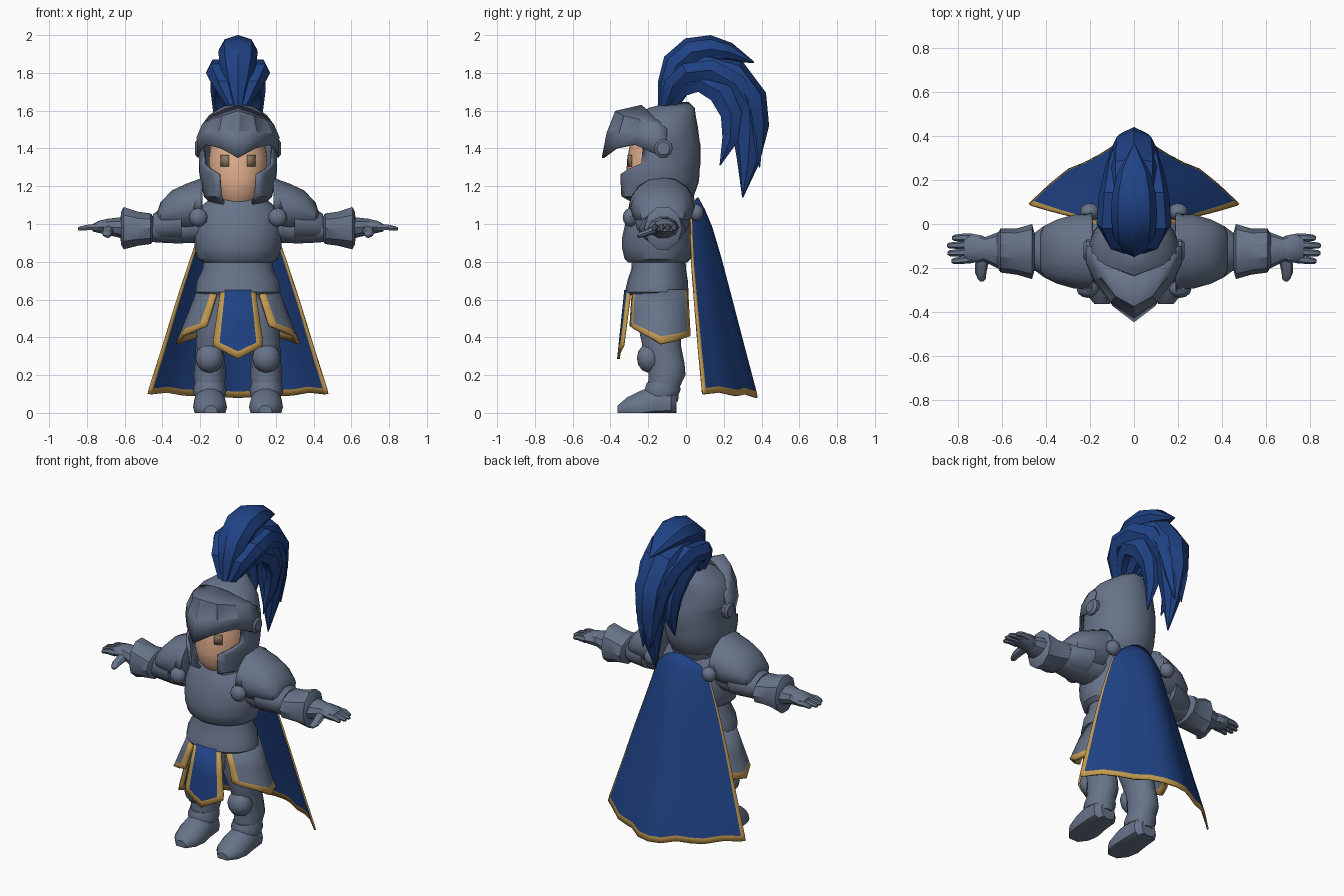
import bpy, bmesh, math
from mathutils import Vector


def material(name, rgb):
    m = bpy.data.materials.new(name)
    m.diffuse_color = (*rgb, 1)
    return m


STEEL = material("steel", (0.135, 0.172, 0.25))
BLUE = material("royal_blue", (0.014, 0.055, 0.235))
GOLD = material("gold_trim", (0.56, 0.33, 0.08))
SKIN = material("skin", (0.76, 0.43, 0.27))
EYE = material("eye_brown", (0.25, 0.18, 0.12))


def build(name, verts, faces, mats, mirror=False, thick=0, rule=None, inset=()):
    """Mesh object with optional mirroring, thickness and face colour rule."""
    me = bpy.data.meshes.new(name)
    me.from_pydata(verts, [], faces)
    for m in mats:
        me.materials.append(m)
    if rule:
        for p in me.polygons:
            p.material_index = rule(p.index)
    bm = bmesh.new()
    bm.from_mesh(me)
    bmesh.ops.recalc_face_normals(bm, faces=bm.faces)
    bm.faces.ensure_lookup_table()
    if inset:
        bmesh.ops.inset_individual(bm, faces=[bm.faces[i] for i in inset],
                                   thickness=0.02, depth=-0.006)
    bm.to_mesh(me)
    bm.free()
    ob = bpy.data.objects.new(name, me)
    bpy.context.collection.objects.link(ob)
    if mirror:
        md = ob.modifiers.new("mirror", "MIRROR")
        md.merge_threshold = 0.001
    if thick:
        md = ob.modifiers.new("thickness", "SOLIDIFY")
        md.thickness, md.offset = thick, 0
    return ob


def loft(name, sections, mat, axis="z", n=14, mirror=False, floor=False):
    """Closed skin over elliptical sections (x, y, z, radius_a, radius_b)."""
    verts, k = [], len(sections)
    pts = [Vector(s[:3]) for s in sections]
    for i, (x, y, z, a, b) in enumerate(sections):
        t = pts[min(i + 1, k - 1)] - pts[max(i - 1, 0)]
        up = Vector((0, -t.z, t.y)).normalized()
        u, v = {"z": (Vector((1, 0, 0)), Vector((0, 1, 0))),
                "x": (Vector((0, 1, 0)), Vector((0, 0, 1))),
                "y": (Vector((1, 0, 0)), Vector((0, 0, 1))),
                "path": (Vector((1, 0, 0)), up)}[axis]
        for j in range(n):
            w = 2 * math.pi * j / n
            p = pts[i] + u * a * math.cos(w) + v * b * math.sin(w)
            if floor:
                p.z = max(0, p.z)
            verts.append(p)
    faces = [(i * n + j, i * n + (j + 1) % n, (i + 1) * n + (j + 1) % n, (i + 1) * n + j)
             for i in range(k - 1) for j in range(n)]
    faces += [tuple(range(n)), tuple(range((k - 1) * n, k * n))]
    return build(name, verts, faces, [mat], mirror)


def grid(name, rows, mats, **kw):
    """Open sheet through rows of points."""
    c = len(rows[0])
    faces = [(i * c + j, i * c + j + 1, (i + 1) * c + j + 1, (i + 1) * c + j)
             for i in range(len(rows) - 1) for j in range(c - 1)]
    return build(name, [p for r in rows for p in r], faces, mats, **kw)


def ball(name, c, r, mat):
    """Mirrored ellipsoid."""
    secs = []
    for i in range(7):
        t = math.pi * (0.04 + 0.92 * i / 6)
        s = math.sin(t)
        secs.append((c[0], c[1], c[2] - r[2] * math.cos(t), r[0] * s, r[1] * s))
    return loft(name, secs, mat, n=12, mirror=True)


# Torso armour
loft("belly_plate", [(0, -.155, .625, .205, .16), (0, -.155, .64, .225, .168), (0, -.15, .7, .217, .16),
                     (0, -.145, .76, .188, .145), (0, -.145, .86, .175, .14)], STEEL, n=20)
loft("breastplate", [(0, -.15, .795, .185, .155), (0, -.15, .815, .212, .175), (0, -.15, .87, .228, .188),
                     (0, -.15, .93, .235, .188), (0, -.145, 1.01, .235, .175),
                     (0, -.14, 1.08, .215, .155), (0, -.14, 1.13, .15, .13)], STEEL, n=20)
loft("hips", [(0, -.14, .44, .12, .08), (0, -.14, .52, .19, .13), (0, -.14, .64, .19, .14)], STEEL)

# Side skirt plates with gold edging
angles = [31, 40, 65, 90, 115, 138, 146]
drop = [.46, .445, .41, .365, .38, .40, .405]
rows = []
for t in (0, .5, .87, 1):
    rows.append([((.208 + .112 * t) * math.sin(math.radians(a)),
                  -.135 - (.168 + .015 * t) * math.cos(math.radians(a)),
                  .65 + (d - .65) * t) for a, d in zip(angles, drop)])
grid("side_skirt_plate", rows, [STEEL, GOLD], mirror=True, thick=.018,
     rule=lambda i: int(i % 6 in (0, 5) or i >= 12))

# Front cloth panel
rows = [[(u * (.09 + .04 * min(1, t * 1.1)), -.32 - .038 * t + .025 * u * u, .65 + (.285 + .07 * u - .65) * t)
         for u in (0, .4, .74, 1)] for t in (0, .5, .89, 1)]
grid("front_cloth", rows, [BLUE, GOLD], mirror=True, thick=.014,
     rule=lambda i: int(i % 3 == 2 or i >= 6))

# Legs
loft("leg", [(.15, -.12, .06, .075, .08), (.15, -.12, .13, .078, .085), (.15, -.1, .2, .085, .1),
             (.148, -.105, .26, .08, .1), (.145, -.13, .36, .078, .105), (.12, -.14, .48, .1, .12),
             (.11, -.14, .6, .09, .12)], STEEL, mirror=True)
loft("boot_cuff", [(.15, -.13, .09, .082, .09), (.15, -.125, .12, .09, .098),
                   (.15, -.12, .16, .078, .09)], STEEL, mirror=True)
ball("knee_guard", (.15, -.195, .29), (.075, .065, .078), STEEL)
loft("boot", [(.15, -.05, .05, .05, .055), (.15, -.08, .05, .08, .085), (.15, -.17, .05, .085, .095),
              (.148, -.24, .03, .09, .09), (.146, -.31, .02, .078, .065),
              (.145, -.362, .01, .035, .03)], STEEL, axis="y", mirror=True, floor=True)

# Arms
loft("arm", [(.18, -.13, 1.0, .1, .1), (.32, -.13, .97, .095, .075), (.42, -.13, .97, .085, .07),
             (.48, -.13, .975, .08, .07)], STEEL, axis="x", mirror=True)
loft("gauntlet_cuff", [(.45, -.125, .975, .08, .07), (.462, -.125, .975, .125, .085),
                       (.53, -.125, .975, .105, .095), (.605, -.12, .978, .1, .118),
                       (.62, -.12, .978, .075, .09), (.622, -.12, .978, .04, .04)],
     STEEL, axis="x", n=10, mirror=True)
loft("wrist_band", [(.59, -.12, .98, .085, .06), (.61, -.12, .98, .085, .06), (.69, -.115, .985, .05, .045),
                    (.695, -.115, .985, .03, .03)], STEEL, axis="x", n=10, mirror=True)
loft("shoulder_plate", [(.19, -.125, 1.1, .15, .12), (.2, -.125, 1.1, .17, .14),
                        (.27, -.125, 1.085, .168, .13), (.35, -.125, 1.07, .145, .108),
                        (.41, -.125, 1.045, .115, .07), (.425, -.125, 1.03, .08, .04)],
     STEEL, axis="x", n=16, mirror=True)
loft("shoulder_lame", [(.3, -.125, 1.015, .145, .11), (.41, -.125, .995, .115, .085),
                       (.45, -.125, .985, .085, .068)], STEEL, axis="x", n=16, mirror=True)
rows = [[(.235 - .045 * t, -.125 - (.165 + .01 * t) * math.cos(a), 1.08 + (.12 + .045 * t) * math.sin(a))
         for a in [math.pi * j / 8 for j in range(9)]] for t in (0, 1)]
grid("shoulder_flange", rows, [STEEL], mirror=True, thick=.012)
ball("front_rivet", (.21, -.295, 1.035), (.05, .04, .05), STEEL)
ball("back_rivet", (.2, .055, 1.06), (.045, .04, .045), STEEL)

# Hands
loft("hand", [(.66, -.115, .98, .048, .045), (.69, -.112, .985, .06, .045),
              (.74, -.11, .985, .067, .033), (.77, -.11, .98, .06, .02)],
     STEEL, axis="x", n=10, mirror=True)
for i, (y, tip) in enumerate([(-.06, .825), (-.093, .847), (-.126, .845), (-.16, .828)]):
    loft(f"finger_{i + 1}", [(.74, y, .982, .018, .02), (.79, y * 1.03, .983, .017, .017),
                             (tip - .01, y * 1.05, .976, .014, .013), (tip, y * 1.05, .974, .007, .007)],
         STEEL, axis="x", n=6, mirror=True)
loft("thumb", [(.68, -.14, .975, .035, .022), (.69, -.18, .965, .03, .022), (.695, -.22, .95, .026, .018),
               (.69, -.25, .94, .018, .014), (.69, -.26, .937, .007, .006)],
     STEEL, axis="y", n=8, mirror=True)

# Head and eyes
loft("head", [(0, -.16, 1.1, .09, .1), (0, -.175, 1.16, .125, .135), (0, -.175, 1.24, .15, .142),
              (0, -.17, 1.34, .155, .142), (0, -.16, 1.46, .14, .13)], SKIN, n=24)
grid("eye", [[(x, -.17 - .142 * math.sqrt(1 - (x / .155) ** 2) - .003, z) for x in (.048, .07, .092)]
             for z in (1.305, 1.335, 1.365)], [EYE], mirror=True, thick=.006)

# Helmet shell: arcs swept from the back, cheek guards jutting ahead of the face
levels = [(1.11, -.14, .14, .14, .15, 148), (1.15, -.145, .175, .18, .225, 149),
          (1.22, -.14, .19, .2, .232, 150), (1.265, -.14, .198, .205, .232, 150),
          (1.29, -.14, .2, .205, .228, 135), (1.32, -.135, .2, .205, .21, 118),
          (1.42, -.135, .2, .205, .205, 116), (1.44, -.135, .2, .2, .2, 180),
          (1.52, -.125, .185, .18, .18, 180), (1.57, -.11, .15, .155, .155, 180),
          (1.61, -.075, .09, .115, .115, 180), (1.64, -.03, .02, .04, .04, 180)]
rows = []
for z, cy, rx, back, front, half in levels:
    row = []
    for j in range(13):
        a = math.radians(half * j / 12)
        row.append((rx * math.sin(a), cy + (back if a < math.pi / 2 else front) * math.cos(a), z))
    rows.append(row)
grid("helmet_shell", rows, [STEEL], mirror=True, thick=.014)
loft("neck_guard", [(0, -.12, 1.08, .15, .13), (0, -.12, 1.13, .16, .15),
                    (0, -.12, 1.15, .1, .1)], STEEL, n=18)

# Pointed visor with shallow sight openings
visor = [[(0, -.44, 1.35), (.09, -.37, 1.40), (.17, -.27, 1.42), (.21, -.18, 1.38), (.208, -.1, 1.36)],
         [(0, -.415, 1.48), (.1, -.35, 1.48), (.175, -.25, 1.48), (.213, -.17, 1.46), (.212, -.1, 1.44)],
         [(0, -.37, 1.595), (.08, -.325, 1.57), (.145, -.24, 1.55), (.185, -.17, 1.525), (.2, -.1, 1.48)],
         [(0, -.235, 1.625), (.07, -.21, 1.605), (.13, -.185, 1.575), (.172, -.14, 1.54), (.195, -.1, 1.5)]]
grid("visor", visor, [STEEL], mirror=True, thick=.012, inset=(4, 5))
loft("visor_hinge", [(.19, -.12, 1.4, .05, .05), (.215, -.12, 1.4, .05, .05),
                     (.228, -.12, 1.4, .035, .035)], STEEL, axis="x", n=10, mirror=True)

# Plume feathers
loft("plume_crest", [(0, -.12, 1.61, .025, .03), (0, -.09, 1.74, .065, .06), (0, -.05, 1.84, .095, .08),
                     (0, .03, 1.91, .105, .08), (0, .13, 1.925, .1, .075), (0, .23, 1.91, .075, .05),
                     (0, .36, 1.855, .004, .004)], BLUE, axis="path", n=8)
loft("plume_long", [(0, -.09, 1.62, .03, .04), (0, -.03, 1.75, .08, .07), (0, .1, 1.83, .11, .09),
                    (0, .24, 1.78, .12, .1), (0, .33, 1.66, .11, .1), (0, .34, 1.52, .085, .1),
                    (0, .33, 1.33, .05, .06), (0, .3, 1.14, .003, .003)], BLUE, axis="path", n=8)
loft("plume_side_outer", [(.03, -.11, 1.62, .03, .03), (.08, -.07, 1.73, .05, .06),
                          (.12, .0, 1.8, .05, .06), (.11, .13, 1.815, .05, .065),
                          (.085, .26, 1.74, .045, .07), (.055, .345, 1.6, .045, .06),
                          (.035, .37, 1.45, .035, .045), (.025, .39, 1.3, .003, .003)],
     BLUE, axis="path", n=6, mirror=True)
loft("plume_side_inner", [(.03, -.09, 1.62, .025, .03), (.07, -.03, 1.72, .045, .06),
                          (.1, .07, 1.76, .045, .07), (.1, .18, 1.7, .045, .075),
                          (.085, .24, 1.58, .045, .065), (.065, .235, 1.45, .035, .05),
                          (.05, .18, 1.31, .003, .003)], BLUE, axis="path", n=6, mirror=True)

# Cape with gold hem
us = [0, .16, .32, .47, .62, .8, .965, 1]
rows = []
for t, half, edge, mid in [(0, .13, .03, .06), (.06, .18, .025, .095), (.15, .21, .025, .135),
                           (.3, .26, .03, .182), (.5, .325, .045, .238), (.75, .4, .065, .307),
                           (.968, .468, .085, .368), (1, .475, .088, .375)]:
    rows.append([(u * half, edge + (mid - edge) * (1 - u ** 1.7) - .02 * t * (i in (2, 3)),
                  1.14 - .06 * u * u * (1 - t) + t * (.08 + .02 * u + .012 * (i in (2, 5)) - 1.14))
                 for i, u in enumerate(us)])
grid("cape", rows, [BLUE, GOLD], mirror=True, thick=.01,
     rule=lambda i: int(i % 7 == 6 or i >= 42))

# Smooth shading that keeps hard edges
for ob in bpy.context.scene.objects:
    ob.select_set(True)
    bpy.context.view_layer.objects.active = ob
bpy.ops.object.shade_smooth_by_angle(angle=math.radians(35))
